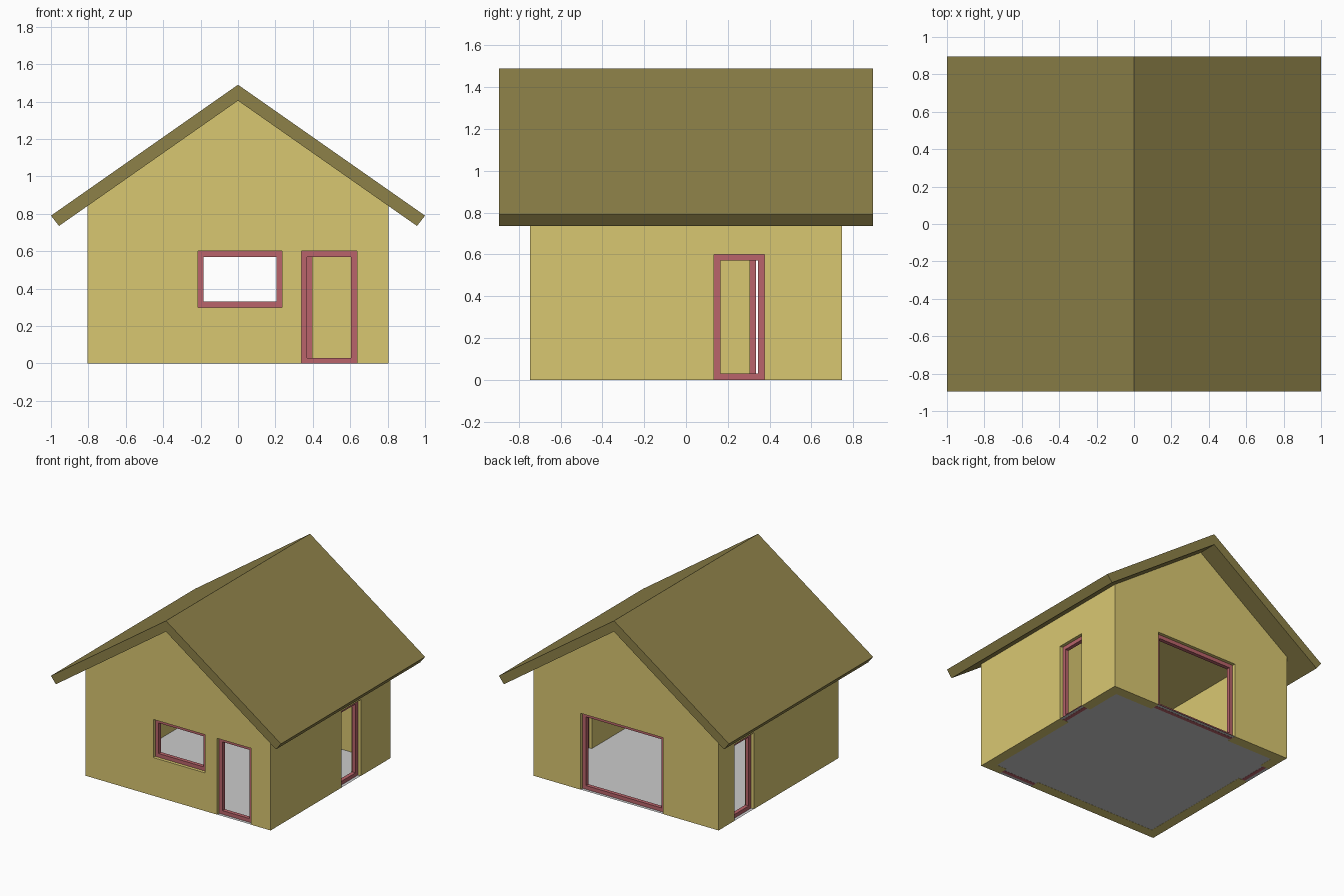
import bpy, bmesh
from mathutils import Vector

if "Cube" in bpy.data.objects:
    bpy.data.objects.remove(bpy.data.objects["Cube"])

def material(name, rgb):
    m = bpy.data.materials.new(name)
    m.diffuse_color = (*[(c / 255) ** 2.2 for c in rgb], 1)
    m.use_nodes = True
    m.node_tree.nodes["Principled BSDF"].inputs["Base Color"].default_value = m.diffuse_color
    return m

WALL = material("wall_paint", (216, 198, 113))
ROOF = material("roof_tiles", (140, 128, 74))
TRIM = material("frame_paint", (184, 100, 106))

def finish(name, bm, mat=None):
    bmesh.ops.recalc_face_normals(bm, faces=bm.faces)
    me = bpy.data.meshes.new(name)
    bm.to_mesh(me)
    bm.free()
    ob = bpy.data.objects.new(name, me)
    bpy.context.collection.objects.link(ob)
    if mat:
        me.materials.append(mat)
    return ob

def prism(name, profile, half, mat):
    """Extrude an (x, z) outline along y."""
    bm = bmesh.new()
    face = bm.faces.new([bm.verts.new((x, -half, z)) for x, z in profile])
    ext = bmesh.ops.extrude_face_region(bm, geom=[face])
    bmesh.ops.translate(bm, vec=(0, 2 * half, 0),
                        verts=[v for v in ext["geom"] if isinstance(v, bmesh.types.BMVert)])
    return finish(name, bm, mat)

def add_box(bm, lo, hi):
    lo, hi = Vector(lo), Vector(hi)
    vs = bmesh.ops.create_cube(bm, size=1)["verts"]
    for v in vs:
        v.co = (lo + hi) / 2 + v.co * (hi - lo)

def cut(target, name, lo, hi):
    bm = bmesh.new()
    add_box(bm, lo, hi)
    c = finish(name, bm)
    c.hide_render = True
    c.hide_viewport = True
    c.display_type = 'WIRE'
    mod = target.modifiers.new(name, 'BOOLEAN')
    mod.operation, mod.solver, mod.object = 'DIFFERENCE', 'EXACT', c

HX, HY, T = 0.805, 0.745, 0.08     # wall half sizes and thickness
APEX, SLOPE = 1.405, 0.70
EAVE = APEX - SLOPE * HX

# Gabled walls, hollowed out
walls = prism("walls", [(-HX, 0), (HX, 0), (HX, EAVE), (0, APEX), (-HX, EAVE)], HY, WALL)
cut(walls, "room_cutter", (-HX + T, -HY + T, -0.2), (HX - T, HY - T, 2))

# Roof slab with overhang
prism("roof", [(0, 1.49), (1, 0.79), (0.957, 0.735), (0, APEX),
               (-0.957, 0.735), (-1, 0.79)], 0.895, ROOF)

# Floor sheet
bm = bmesh.new()
bm.faces.new([bm.verts.new((sx * HX, sy * HY, 0.001))
              for sx, sy in ((-1, -1), (1, -1), (1, 1), (-1, 1))])
finish("floor", bm)

# Openings: name, axis along wall, wall side, start, end, bottom, top
OPENINGS = [
    ("front_window", 0, -1, -0.215, 0.235, 0.30, 0.60),
    ("front_door", 0, -1, 0.34, 0.635, 0.0, 0.60),
    ("back_door", 0, 1, -0.32, 0.395, 0.0, 0.60),
    ("right_door", 1, 1, 0.135, 0.375, 0.0, 0.60),
    ("left_door", 1, -1, 0.305, 0.545, 0.0, 0.60),
]
F, DEPTH = 0.03, 0.03              # frame width and depth

for name, axis, side, a, b, z0, z1 in OPENINGS:
    mid = side * ((HY if axis == 0 else HX) - T / 2)

    def corner(u, off, z):
        return (u, mid + off, z) if axis == 0 else (mid + off, u, z)

    cut(walls, name + "_cutter", corner(a, -T, z0 if z0 else -0.1), corner(b, T, z1))
    # Frame: a rectangular ring set in the middle of the wall
    bm = bmesh.new()
    outer = [(a, z0), (b, z0), (b, z1), (a, z1)]
    inner = [(a + F, z0 + F), (b - F, z0 + F), (b - F, z1 - F), (a + F, z1 - F)]
    rings = [[bm.verts.new(corner(u, off, z)) for u, z in loop]
             for loop, off in ((outer, -DEPTH / 2), (inner, -DEPTH / 2),
                               (inner, DEPTH / 2), (outer, DEPTH / 2))]
    for i in range(4):
        p, q = rings[i], rings[(i + 1) % 4]
        for j in range(4):
            k = (j + 1) % 4
            bm.faces.new((p[j], p[k], q[k], q[j]))
    finish(name + "_frame", bm, TRIM)
